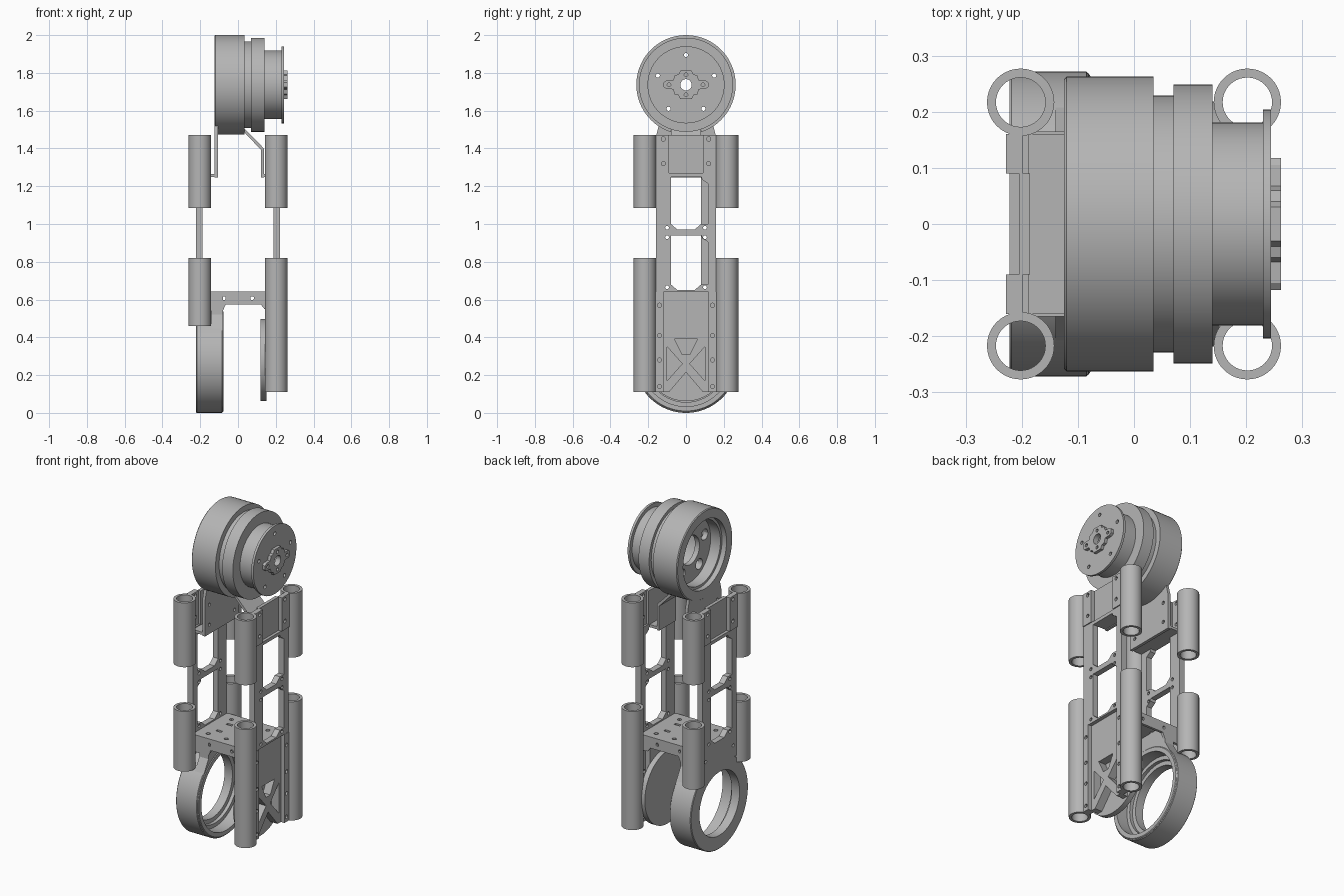
import bpy, bmesh, math
from mathutils import Matrix, Vector

cube = bpy.data.objects.get("Cube")
if cube:
    bpy.data.objects.remove(cube, do_unlink=True)

grey = bpy.data.materials.new("plain grey")
grey.use_nodes = True
COLOUR = (0.46, 0.46, 0.46, 1)
grey.diffuse_color = COLOUR
grey.node_tree.nodes["Principled BSDF"].inputs["Base Color"].default_value = COLOUR

# Local (x, y, z) becomes world (y, z, x), for parts facing sideways
SIDE = Matrix(((0, 0, 1, 0), (1, 0, 0, 0), (0, 1, 0, 0), (0, 0, 0, 1)))
UP = Matrix.Identity(4)


def finish(name, bm, matrix):
    bmesh.ops.remove_doubles(bm, verts=bm.verts, dist=0.0002)
    bmesh.ops.transform(bm, matrix=matrix, verts=bm.verts)
    bmesh.ops.recalc_face_normals(bm, faces=bm.faces)
    mesh = bpy.data.meshes.new(name)
    bm.to_mesh(mesh)
    bm.free()
    mesh.materials.clear()
    mesh.materials.append(grey)
    obj = bpy.data.objects.new(name, mesh)
    bpy.context.collection.objects.link(obj)
    bpy.ops.object.select_all(action='DESELECT')
    obj.select_set(True)
    bpy.context.view_layer.objects.active = obj
    bpy.ops.object.shade_smooth_by_angle(angle=math.radians(30))
    return obj


def lathe(name, profile, centre, matrix=UP, steps=64):
    """Spin a closed (height, radius) profile about the local z axis."""
    bm = bmesh.new()
    vs = [bm.verts.new((r, 0, h)) for h, r in profile]
    es = [bm.edges.new((vs[i - 1], vs[i])) for i in range(len(vs))]
    bmesh.ops.spin(bm, geom=vs + es, cent=(0, 0, 0), axis=(0, 0, 1),
                   angle=math.tau, steps=steps, use_merge=True)
    return finish(name, bm, Matrix.Translation(centre) @ matrix)


def ring(name, h0, h1, inner, outer, centre, matrix=UP, steps=64):
    return lathe(name, [(h0, inner), (h0, outer), (h1, outer), (h1, inner)], centre, matrix, steps)


def plate(name, loops, h0, h1, matrix=SIDE):
    """Extrude an outline with holes between two heights."""
    curve = bpy.data.curves.new(name, 'CURVE')
    curve.dimensions, curve.fill_mode = '2D', 'BOTH'
    curve.extrude = abs(h1 - h0) / 2
    for loop in loops:
        spline = curve.splines.new('POLY')
        spline.points.add(len(loop) - 1)
        for point, (u, v) in zip(spline.points, loop):
            point.co = (u, v, 0, 1)
        spline.use_cyclic_u = True
    temp = bpy.data.objects.new(name + " outline", curve)
    bpy.context.collection.objects.link(temp)
    graph = bpy.context.evaluated_depsgraph_get()
    mesh = bpy.data.meshes.new_from_object(temp.evaluated_get(graph))
    bm = bmesh.new()
    bm.from_mesh(mesh)
    bpy.data.objects.remove(temp)
    bpy.data.meshes.remove(mesh)
    return finish(name, bm, matrix @ Matrix.Translation((0, 0, (h0 + h1) / 2)))


def circle(u, v, r, n=16, start=0, end=math.tau):
    full = abs(end - start - math.tau) < 0.001
    count = n if full else n + 1
    return [(u + r * math.cos(start + (end - start) * i / n),
             v + r * math.sin(start + (end - start) * i / n)) for i in range(count)]


def rect(u0, u1, v0, v1):
    return [(u0, v0), (u1, v0), (u1, v1), (u0, v1)]


def flip(loop):
    return [(-u, v) for u, v in loop]


def screws(u, heights, r=0.01):
    return [circle(s * u, v, r, 12) for s in (-1, 1) for v in heights]


def box(name, x0, x1, y0, y1, z0, z1):
    return plate(name, [rect(x0, x1, y0, y1)], z0, z1, UP)


# Corner tubes
X, Y = 0.202, 0.217
for sx, side in ((1, "left"), (-1, "right")):
    for sy, end in ((-1, "front"), (1, "back")):
        foot = 0.11 if sx > 0 else 0.46
        for level, z0, z1 in (("upper", 1.085, 1.47), ("lower", foot, 0.82)):
            ring(f"{level}_tube_{end}_{side}", z0, z1, 0.044, 0.06, (sx * X, sy * Y, 0), steps=40)


# Side frames with two windows each, one the half turn of the other
def window(z0, z1):
    return [(-0.08, z0 + 0.03), (-0.045, z0), (0.045, z0), (0.08, z0 + 0.03), (0.116, z0 + 0.03),
            (0.116, z1 - 0.035), (0.085, z1 - 0.015), (0.08, z1), (-0.08, z1)]


for s, side in ((1, "left"), (-1, "right")):
    loops = [rect(-0.16, 0.16, 0.64, 1.27), window(0.65, 0.94), window(0.97, 1.25)]
    loops += screws(0.1, (0.665, 0.93, 0.98))
    if s < 0:
        loops = [flip(p) for p in loops]
    plate(f"side_frame_{side}", loops, s * 0.187, s * 0.222)
    plate(f"top_panel_{side}", [rect(-0.09, 0.09, 1.25, 1.47)], s * 0.185, s * 0.205)
    for e, end in ((-1, "front"), (1, "back")):
        holes = [circle(e * 0.12, z, 0.011, 12) for z in (1.32, 1.45)]
        plate(f"top_pad_{end}_{side}", [rect(e * 0.09, e * 0.16, 1.27, 1.47)] + holes,
              s * 0.198, s * 0.228)

# Deck between the frames, with bolt holes and folded flanges
deck = [rect(-0.2, 0.2, -0.165, 0.165), circle(0, 0, 0.02)]
for x in (-0.12, 0, 0.12):
    deck += [circle(x, s * 0.11, 0.012, 12) for s in (-1, 1)]
for x in (-0.09, 0.09):
    deck += [rect(x - 0.018, x + 0.018, s * 0.05 - 0.008, s * 0.05 + 0.008) for s in (-1, 1)]
plate("deck", deck, 0.625, 0.642, UP)
FRONT = Matrix.Rotation(math.pi / 2, 4, 'X')
flange = [(-0.2, 0.54), (-0.08, 0.54), (-0.065, 0.575), (0.12, 0.575), (0.14, 0.55), (0.2, 0.55),
          (0.2, 0.64), (-0.2, 0.64)]
for s, end in ((1, "front"), (-1, "back")):
    plate(f"deck_flange_{end}", [flange] + screws(0.075, (0.607,)), s * 0.15, s * 0.165, FRONT)

# Lower left truss panel, its rails and the round cover behind
truss = [[(-0.125, 0.64), (-0.125, 0.11), (-0.09, 0.11), (0, 0.215), (0.09, 0.11), (0.125, 0.11), (0.125, 0.64)],
         [(-0.06, 0.39), (0.06, 0.39), (0.02, 0.31), (-0.02, 0.31)]]
gusset = [(-0.1, 0.35), (-0.1, 0.17), (-0.02, 0.26)]
plate("truss_panel", truss + [gusset, flip(gusset)], 0.15, 0.2)
for s, end in ((-1, "front"), (1, "back")):
    holes = [circle(s * 0.14, z, 0.011, 12) for z in (0.14, 0.28, 0.41, 0.57)]
    plate(f"truss_rail_{end}", [rect(s * 0.12, s * 0.167, 0.11, 0.64)] + holes, 0.18, 0.224)
plate("round_cover", [circle(0, 0.28, 0.218, 64)], 0.12, 0.152)

# Lower right bearing ring hanging from a yoke
RING_Z = 0.272
lathe("bearing_ring", [(-0.222, 0.19), (-0.222, 0.268), (-0.218, 0.272), (-0.085, 0.272), (-0.076, 0.262),
                       (-0.076, 0.238), (-0.15, 0.238), (-0.15, 0.215), (-0.17, 0.215), (-0.17, 0.19)],
      (0, 0, RING_Z), SIDE, 80)
yoke = circle(0, RING_Z, 0.268, 48, -math.pi - 0.55, 0.55)
yoke += [(0.165, 0.52), (0.165, 0.63), (-0.165, 0.63), (-0.165, 0.52)]
plate("ring_yoke", [yoke, circle(0, RING_Z, 0.24, 64)], -0.14, -0.08)
plate("lower_panel_right", [rect(-0.16, 0.16, 0.5, 0.64)] + screws(0.13, (0.57,)), -0.222, -0.19)

# Motor, stacked along its axle
MOTOR_Z = 1.737
C = (0, 0, MOTOR_Z)
lathe("motor_housing", [(-0.125, 0.205), (-0.125, 0.258), (-0.12, 0.263), (0.035, 0.263), (0.035, 0.17),
                        (-0.03, 0.17), (-0.03, 0.19), (-0.095, 0.19), (-0.095, 0.205)], C, SIDE, 72)
ring("motor_neck", 0.033, 0.072, 0.17, 0.229, C, SIDE)
ring("motor_collar", 0.07, 0.14, 0.17, 0.249, C, SIDE)
ring("motor_drum", 0.138, 0.232, 0.168, 0.181, C, SIDE)


def star(radius, hole):
    return [circle(radius * math.sin(a), MOTOR_Z + radius * math.cos(a), hole)
            for a in (math.tau * i / 5 for i in range(5))]


plate("motor_inner_disc", [circle(0, MOTOR_Z, 0.19, 64), circle(0, MOTOR_Z, 0.085, 40)] + star(0.14, 0.032),
      -0.03, 0.0)
plate("motor_end_flange", [circle(0, MOTOR_Z, 0.204, 64), circle(0, MOTOR_Z, 0.03, 24)] + star(0.157, 0.011),
      0.23, 0.244)

# Output hub with two ears
quarter = [(0.118, 0.012), (0.105, 0.022), (0.068, 0.024), (0.06, 0.05), (0.04, 0.055), (0.03, 0.075)]
half = quarter + [(-u, v) for u, v in reversed(quarter)]
hub = half + [(-u, -v) for u, v in half]
hub = [(u, MOTOR_Z + v) for u, v in hub]
hub_holes = screws(0.09, (MOTOR_Z,)) + [circle(0, MOTOR_Z + s * 0.053, 0.01, 12) for s in (-1, 1)]
plate("output_hub", [hub, circle(0, MOTOR_Z, 0.03, 24)] + hub_holes, 0.243, 0.262)

# Motor brackets
mount = [(-0.16, 1.245), (0.16, 1.245), (0.16, 1.46), (0.142, 1.53), (-0.142, 1.53), (-0.16, 1.46)]
plate("motor_bracket", [mount] + screws(0.12, (1.3, 1.42)), -0.124, -0.106)
box("bracket_shelf_right", -0.2, -0.11, -0.16, 0.16, 1.25, 1.266)
box("bracket_shelf_left", 0.125, 0.2, -0.08, 0.08, 1.25, 1.266)
strut = [(0.122, 1.245), (0.137, 1.245), (0.137, 1.4), (0.035, 1.505), (0.02, 1.5), (0.122, 1.392)]
plate("motor_strut", [strut], -0.08, 0.08, FRONT)
